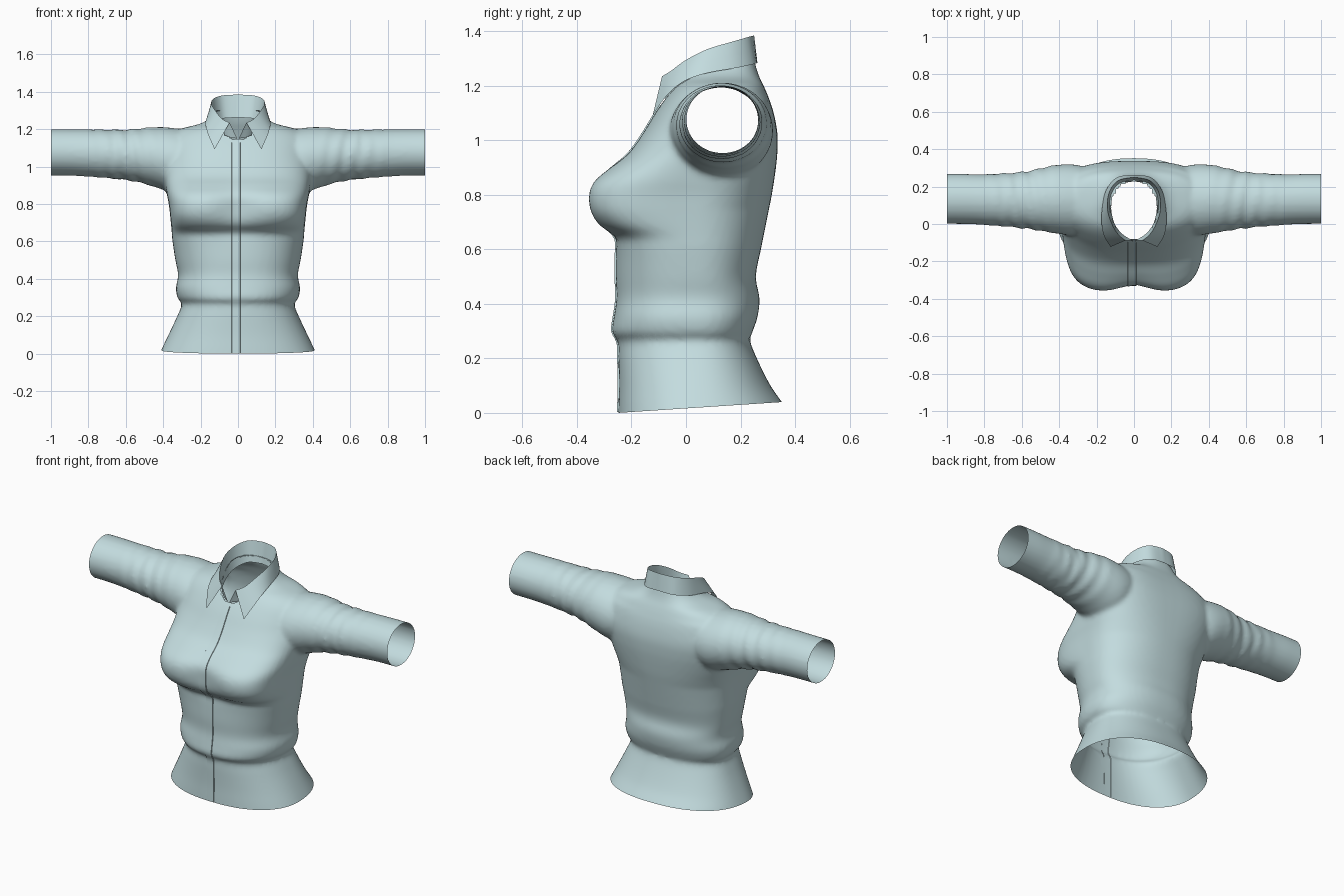
import bpy, bmesh, math
from mathutils import Vector
from mathutils.bvhtree import BVHTree

if "Cube" in bpy.data.objects:
    bpy.data.objects.remove(bpy.data.objects["Cube"])

cloth = bpy.data.materials.new("pale_blue_cloth")
cloth.diffuse_color = (0.55, 0.72, 0.74, 1)
cloth.use_nodes = True
cloth.node_tree.nodes["Principled BSDF"].inputs["Base Color"].default_value = cloth.diffuse_color


def smooth_rows(rows, steps):
    """Catmull-Rom resampling of a list of equal-length rows."""
    out = []
    for i in range(len(rows) - 1):
        p0, p1 = rows[max(i - 1, 0)], rows[i]
        p2, p3 = rows[i + 1], rows[min(i + 2, len(rows) - 1)]
        for k in range(steps):
            t = k / steps
            out.append([0.5 * (2 * b + (c - a) * t + (2 * a - 5 * b + 4 * c - d) * t * t
                               + (3 * b - a - 3 * c + d) * t ** 3)
                        for a, b, c, d in zip(p0, p1, p2, p3)])
    out.append(list(rows[-1]))
    return out


def loft(bm, rings, closed=True, caps=False):
    vs = [[bm.verts.new(p) for p in r] for r in rings]
    n = len(rings[0])
    for a, b in zip(vs, vs[1:]):
        for i in range(n if closed else n - 1):
            j = (i + 1) % n
            bm.faces.new((a[i], a[j], b[j], b[i]))
    if caps:
        bm.faces.new(vs[0])
        bm.faces.new(vs[-1])


def make_object(name, bm):
    me = bpy.data.meshes.new(name)
    bm.to_mesh(me)
    bm.free()
    me.materials.append(cloth)
    ob = bpy.data.objects.new(name, me)
    bpy.context.collection.objects.link(ob)
    bpy.ops.object.select_all(action='DESELECT')
    ob.select_set(True)
    bpy.context.view_layer.objects.active = ob
    return ob


def spow(v, e):
    return math.copysign(abs(v) ** e, v)


# Torso sections: height, half width, front y, back y, front squareness
TORSO = [
    (-0.08, 0.455, -0.25, 0.42, 2.3), (0.02, 0.41, -0.248, 0.365, 2.3),
    (0.10, 0.372, -0.246, 0.31, 2.3), (0.20, 0.325, -0.248, 0.26, 2.3),
    (0.265, 0.300, -0.25, 0.235, 2.3), (0.295, 0.322, -0.272, 0.243, 2.3),
    (0.35, 0.332, -0.265, 0.262, 2.4), (0.42, 0.320, -0.255, 0.270, 2.4),
    (0.50, 0.335, -0.258, 0.256, 2.4), (0.60, 0.350, -0.258, 0.275, 2.6),
    (0.645, 0.354, -0.265, 0.284, 2.8), (0.69, 0.358, -0.325, 0.293, 3.5),
    (0.74, 0.363, -0.356, 0.303, 4.0), (0.80, 0.370, -0.363, 0.315, 4.0),
    (0.85, 0.380, -0.342, 0.323, 3.7), (0.90, 0.388, -0.282, 0.330, 3.3),
    (0.95, 0.395, -0.215, 0.335, 3.0), (1.02, 0.40, -0.162, 0.336, 2.6),
    (1.10, 0.39, -0.113, 0.322, 2.4), (1.16, 0.37, -0.07, 0.302, 2.3),
    (1.20, 0.31, -0.035, 0.285, 2.2), (1.23, 0.20, 0.0, 0.270, 2.0),
    (1.265, 0.145, 0.03, 0.258, 2.0), (1.30, 0.12, 0.05, 0.25, 2.0)]


def torso_ring(z, w, front, back, nf, count=72):
    k = min(max((z - 0.75) / 0.3, 0), 1)
    yc, nb = 0.04 + 0.08 * k, 2.3 + 0.7 * k * (1 if z < 1.15 else 0.5)
    ring = []
    for i in range(count):
        a = 2 * math.pi * i / count
        c, s = math.cos(a), math.sin(a)
        n = nf if s < 0 else nb
        x = w * spow(c, 2 / n)
        y = yc + (yc - front if s < 0 else back - yc) * spow(s, 2 / n)
        if s < 0:   # shallow dip between the two sides of the chest
            y += 0.042 * math.exp(-((z - 0.78) / 0.1) ** 2 - (x / 0.1) ** 2)
        ring.append((x, y, z))
    return ring


bm = bmesh.new()
loft(bm, [torso_ring(*r) for r in smooth_rows(TORSO, 5)], caps=True)

# Sleeves as one long tube through the shoulders: x, front y, back y, low z, high z
SLEEVE = [(0.0, 0.02, 0.24, 0.95, 1.16), (0.2, -0.03, 0.29, 0.90, 1.185),
          (0.32, -0.06, 0.318, 0.86, 1.203), (0.42, -0.05, 0.315, 0.882, 1.212),
          (0.50, -0.037, 0.298, 0.908, 1.207), (0.60, -0.022, 0.278, 0.928, 1.197),
          (0.80, -0.005, 0.266, 0.946, 1.199), (0.92, 0.0, 0.268, 0.952, 1.2),
          (1.06, 0.0, 0.268, 0.952, 1.2)]
half = smooth_rows(SLEEVE, 6)
rings = []
for x, f, b, lo, hi in [[-r[0]] + r[1:] for r in half[:0:-1]] + half:
    fold = 0.006 * max(0, 1 - abs(abs(x) - 0.62) / 0.22)
    ring = []
    for i in range(36):
        a = 2 * math.pi * i / 36
        g = 1 + fold / 0.13 * math.sin(abs(x) * 75 + 2 * a)
        ring.append((x, (f + b) / 2 + (b - f) / 2 * g * math.cos(a),
                     (lo + hi) / 2 + (hi - lo) / 2 * g * math.sin(a)))
    rings.append(ring)
loft(bm, rings, caps=True)
bmesh.ops.recalc_face_normals(bm, faces=bm.faces)

# Blend torso and sleeves into one garment
shirt = make_object("shirt_body", bm)
mod = shirt.modifiers.new("blend", 'REMESH')
mod.mode, mod.voxel_size = 'VOXEL', 0.013
mod = shirt.modifiers.new("soften", 'SMOOTH')
mod.factor, mod.iterations = 0.5, 5
for name in ("blend", "soften"):
    bpy.ops.object.modifier_apply(modifier=name)

# Open the cuffs, hem and neck
bm = bmesh.new()
bm.from_mesh(shirt.data)
for co, no in (((1, 0, 0), (1, 0, 0)), ((-1, 0, 0), (-1, 0, 0)),
               ((0, -0.25, 0), (0, 0.066, -1))):
    bmesh.ops.bisect_plane(bm, geom=bm.verts[:] + bm.edges[:] + bm.faces[:],
                           plane_co=co, plane_no=no, clear_outer=True)
neck = []
for f in bm.faces:
    c = f.calc_center_median()
    if c.z > 1.08 and (c.x / 0.125) ** 2 + ((c.y - 0.075) / 0.158) ** 2 < 1:
        neck.append(f)
bmesh.ops.delete(bm, geom=neck, context='FACES')
tree = BVHTree.FromBMesh(bm)
bm.to_mesh(shirt.data)
bm.free()
bpy.ops.object.shade_smooth_by_angle(angle=math.radians(50))

# Button placket lying on the front
rows = []
for i in range(81):
    z = 0.004 + 1.125 * i / 80
    row = []
    for x, off in ((-0.036, 0.003), (-0.033, -0.004), (-0.01, -0.005),
                   (0.012, -0.005), (0.014, 0.003)):
        hit = tree.ray_cast(Vector((x, -1, z)), Vector((0, 1, 0)))[0]
        if hit:
            row.append((x, hit.y + off, z))
    if len(row) == 5:
        rows.append(row)
bm = bmesh.new()
loft(bm, rows, closed=False)
make_object("placket", bm)
bpy.ops.object.shade_smooth_by_angle(angle=math.radians(40))

# Collar: outer leaf edge, folded top edge and inner stand edge, back to front
LEAF = [(0, 0.262, 1.285), (0.09, 0.25, 1.28), (0.15, 0.18, 1.265), (0.172, 0.07, 1.245),
        (0.172, -0.01, 1.215), (0.157, -0.07, 1.165), (0.125, -0.122, 1.092)]
TOP = [(0, 0.25, 1.385), (0.085, 0.232, 1.38), (0.132, 0.17, 1.362), (0.142, 0.08, 1.335),
       (0.118, 0.0, 1.295), (0.085, -0.055, 1.255), (0.045, -0.088, 1.235)]
STAND = [(0, 0.228, 1.262), (0.075, 0.21, 1.258), (0.115, 0.15, 1.24), (0.122, 0.08, 1.215),
         (0.103, 0.0, 1.18), (0.06, -0.055, 1.16), (0.004, -0.09, 1.15)]
leaf, top, stand = (smooth_rows(e, 5) for e in (LEAF, TOP, STAND))
strips = []
for o, t, s in zip(leaf, top, stand):
    o, t, s = Vector(o), Vector(t), Vector(s)
    inner = t.lerp(s, 0.12)
    strips.append([o, o.lerp(t, 0.5), o.lerp(t, 0.9), t, inner, t.lerp(s, 0.55), s])
mirrored = [[Vector((-p.x, p.y, p.z)) for p in r] for r in strips[:0:-1]]
bm = bmesh.new()
loft(bm, mirrored + strips, closed=False)
bmesh.ops.recalc_face_normals(bm, faces=bm.faces)
make_object("collar", bm)
bpy.ops.object.shade_smooth_by_angle(angle=math.radians(50))
